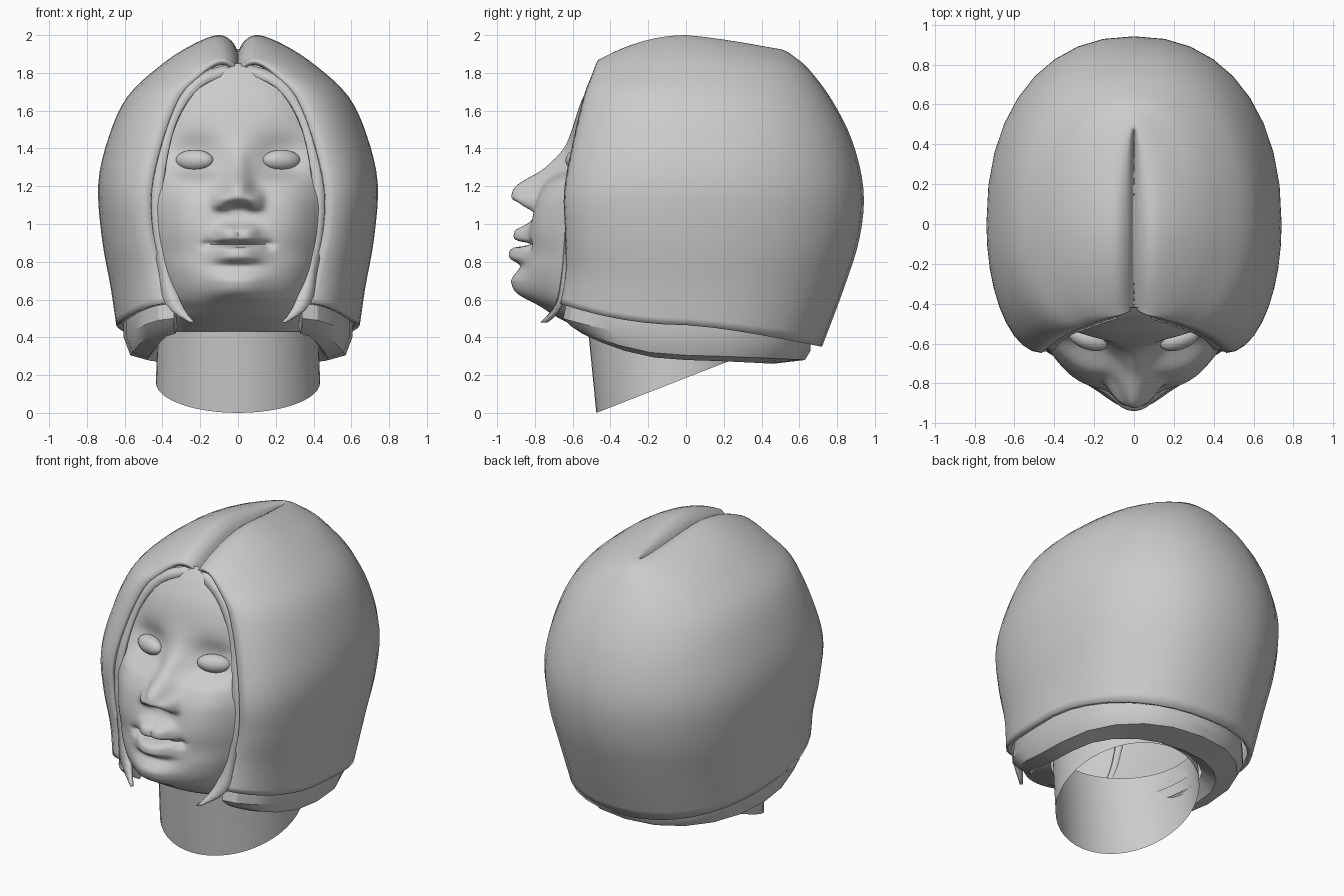
import bpy
import bmesh
from math import sin, cos, pi, exp, radians

old = bpy.data.objects.get("Cube")
if old:
    bpy.data.objects.remove(old, do_unlink=True)

grey = bpy.data.materials.new("plain grey")
grey.use_nodes = True
tone = (0.6, 0.6, 0.6, 1)
grey.diffuse_color = tone
grey.node_tree.nodes["Principled BSDF"].inputs["Base Color"].default_value = tone


def finish(ob, angle=40):
    ob.data.materials.clear()
    ob.data.materials.append(grey)
    bpy.ops.object.select_all(action='DESELECT')
    bpy.context.view_layer.objects.active = ob
    ob.select_set(True)
    bpy.ops.object.shade_smooth_by_angle(angle=radians(angle))


def grid(name, rows, mirror=False, thick=0, cap_front=False, loop=False, angle=40):
    """Skin a list of equally long point rows; cap_front closes the first column."""
    bm = bmesh.new()
    vs = [[bm.verts.new(p) for p in row] for row in rows]
    n = len(rows[0])
    for a, b in zip(vs, vs[1:]):
        for j in range(n if loop else n - 1):
            k = (j + 1) % n
            bm.faces.new((a[j], b[j], b[k], a[k]))
    if cap_front:
        bm.faces.new([row[0] for row in reversed(vs)])
    bmesh.ops.remove_doubles(bm, verts=bm.verts, dist=0.0005)
    me = bpy.data.meshes.new(name)
    bm.to_mesh(me)
    bm.free()
    ob = bpy.data.objects.new(name, me)
    bpy.context.collection.objects.link(ob)
    if mirror:
        mod = ob.modifiers.new("mirror", 'MIRROR')
        mod.use_clip = True
    if thick:
        mod = ob.modifiers.new("thickness", 'SOLIDIFY')
        mod.thickness = thick
        mod.offset = -1
    finish(ob, angle)
    return ob


def spline(keys, steps=4):
    """Smooth curve through rows of numbers."""
    pts = [keys[0]] + keys + [keys[-1]]
    out = []
    for a, b, c, d in zip(pts, pts[1:], pts[2:], pts[3:]):
        for i in range(steps):
            t = i / steps
            out.append([q + t / 2 * (r - p + t * (2 * p - 5 * q + 4 * r - s
                                                  + t * (3 * (q - r) + s - p)))
                        for p, q, r, s in zip(a, b, c, d)])
    return out + [keys[-1]]


def sweep(e, f, zf, w, ys, zs, yb, zb, steps=9):
    """Arc on the left half: front edge, round the side, to the back middle."""
    pts = []
    for i in range(steps):
        a = i / steps * pi / 2
        s = sin(a)
        pts.append((e + (w - e) * s, ys + (f - ys) * cos(a), zf + (zs - zf) * s * s))
    for i in range(steps + 1):
        a = i / steps * pi / 2
        s, c = sin(a) ** 0.9, max(cos(a), 0) ** 0.9
        pts.append((w * c if i < steps else 0, ys + (yb - ys) * s,
                    zs + (zb - zs) * s ** 1.3))
    return pts


# Hair shell: each level gives front edge x y z, side x y z, back y z
levels = [
    (0, -.42, 1.81, 0, 0, 1.91, .46, 1.88),
    (.025, -.44, 1.85, .035, 0, 1.97, .48, 1.925),
    (.07, -.46, 1.87, .11, 0, 2.0, .53, 1.915),
    (.13, -.475, 1.85, .25, 0, 1.945, .58, 1.88),
    (.21, -.50, 1.785, .41, 0, 1.84, .65, 1.82),
    (.31, -.54, 1.68, .585, 0, 1.675, .77, 1.66),
    (.40, -.595, 1.45, .685, 0, 1.46, .88, 1.44),
    (.46, -.645, 1.18, .74, 0, 1.21, .94, 1.18),
    (.45, -.64, .95, .72, 0, .92, .92, .93),
    (.40, -.64, .75, .675, 0, .67, .84, .67),
    (.36, -.67, .58, .645, 0, .465, .72, .35),
]
grid("hair_shell", [sweep(*lv) for lv in spline(levels)], mirror=True, thick=.03)

# Lower hair layer: a thick inset rim below the hem
rim = [
    (.34, -.63, .60, .605, 0, .50, .66, .40),
    (.34, -.65, .50, .605, 0, .40, .66, .33),
    (.34, -.61, .46, .57, 0, .305, .63, .28),
    (.33, -.55, .42, .48, 0, .28, .46, .26),
    (.32, -.48, .46, .42, 0, .36, .34, .34),
]
grid("lower_hair_layer", [sweep(*lv, steps=5) for lv in rim], mirror=True,
     cap_front=True, angle=30)

# Front locks: inner x, outer x, y, z down the edge of the opening
lock = [(.02, .05, -.45, 1.80), (.20, .24, -.515, 1.73), (.33, .38, -.565, 1.54),
        (.395, .46, -.625, 1.25), (.405, .465, -.645, 1.0), (.365, .42, -.66, .75),
        (.30, .385, -.69, .58), (.24, .26, -.77, .48)]
grid("front_lock", [[(a, y, z), (b, y + .02, z + .12 * max(0, z - 1.4))]
                    for a, b, y, z in spline(lock)],
     mirror=True, thick=.02, angle=30)

# Face: height, depth and half width of rounded cross-sections
outline = [(.43, .52, .41), (.50, .67, .42), (.55, .75, .43), (.60, .81, .45),
           (.67, .85, .47), (.76, .86, .50), (.85, .845, .53), (.95, .825, .56),
           (1.1, .79, .59), (1.2, .755, .59), (1.3, .70, .58), (1.4, .645, .57),
           (1.5, .605, .56), (1.66, .55, .50), (1.78, .48, .40), (1.85, .42, .28)]

# Feature bumps: height, x, z, spread x, spread up, spread down
bumps = [
    (.15, 0, 1.17, .075, .09, .07),       # nose tip
    (.03, 0, 1.30, .05, .08, .10),        # nose bridge
    (.065, .09, 1.125, .045, .05, .05),   # nostril wing
    (-.085, .22, 1.35, .14, .12, .10),    # eye socket
    (.03, .26, 1.10, .14, .12, .2),       # cheek
    (.04, .05, .96, .06, .035, .06),      # upper lip
    (.05, 0, .96, .11, .04, .06),         # upper lip middle
    (.09, 0, .855, .12, .04, .06),        # lower lip
    (-.075, 0, .895, .12, .011, .013),    # mouth line
    (-.02, .16, .89, .03, .03, .03),      # mouth corner
    (.07, 0, .69, .15, .07, .095),        # chin
]


def relief(x, z):
    total = 0
    for h, cx, cz, sx, up, down in bumps:
        dz = ((z - cz) / up) ** 2 if z > cz else ((cz - z) / down) ** 4
        total += h * exp(-abs((abs(x) - cx) / sx) ** 2.4 - dz)
    return total


rows = []
for z, depth, width in reversed(spline(outline, 11)):
    row = []
    for j in range(121):
        s = sin(pi * (j / 120 - .5))
        x = width * s
        row.append((x, -depth * max(1 - abs(s) ** 2.5, 0) ** .4 - relief(x, z), z))
    rows.append(row)
grid("face", rows, angle=60)

# Eyes
for side, name in ((1, "left_eye"), (-1, "right_eye")):
    bpy.ops.mesh.primitive_uv_sphere_add(segments=32, ring_count=16, radius=1,
                                         location=(side * .23, -.575, 1.337))
    eye = bpy.context.object
    eye.name = name
    eye.scale = (.104, .055, .056)
    eye.rotation_euler.z = side * radians(20)
    finish(eye)

# Neck: open oval tube with a slanted bottom edge
angles = [2 * pi * i / 48 for i in range(48)]
top = [(.42 * cos(a), -.09 + .44 * sin(a), .56) for a in angles]
foot = []
for a in angles:
    y = -.06 + .415 * sin(a)
    foot.append((.435 * cos(a), y, .39 * (y + .475)))
grid("neck", [top, foot], loop=True)
